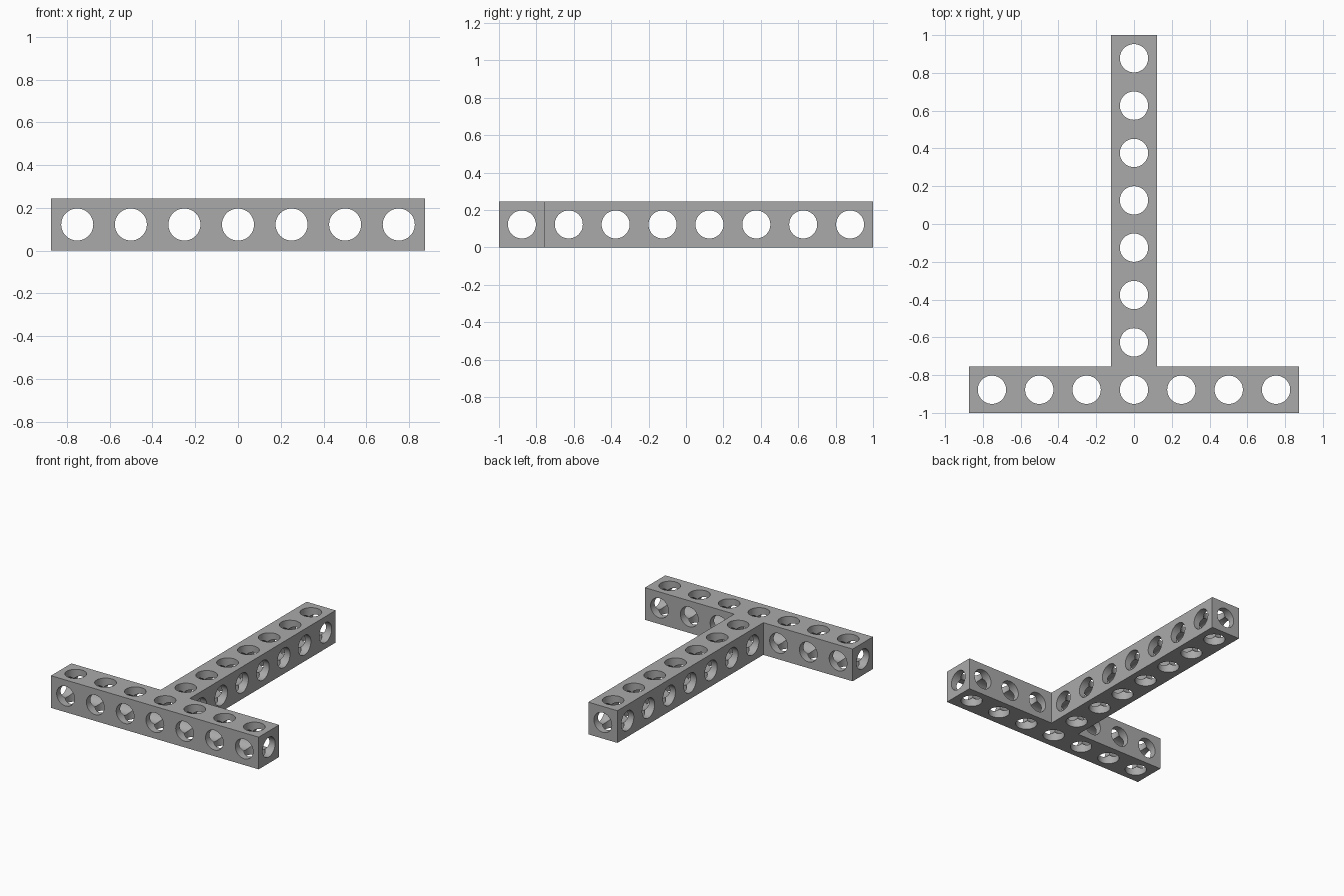
import bpy
import math
from mathutils import Vector

cube = bpy.data.objects.get("Cube")
if cube:
    bpy.data.objects.remove(cube, do_unlink=True)

PITCH = 0.2507          # hole spacing
W = 0.245               # beam width
R = 0.075               # bore radius
MID = W / 2
Y0 = -1 + MID           # centre line of the crossbar

grey = bpy.data.materials.new("plain grey")
grey.use_nodes = True
grey.diffuse_color = (0.4, 0.4, 0.4, 1)
grey.node_tree.nodes["Principled BSDF"].inputs["Base Color"].default_value = (0.4, 0.4, 0.4, 1)


def box(name, size, loc):
    bpy.ops.mesh.primitive_cube_add(size=1, location=loc)
    ob = bpy.context.object
    ob.name = name
    ob.scale = size
    bpy.ops.object.transform_apply(location=True, scale=True)
    ob.data.materials.append(grey)
    return ob


def bore(axis, centre, length):
    bpy.ops.mesh.primitive_cylinder_add(vertices=48, radius=R, depth=length, location=centre)
    ob = bpy.context.object
    ob.name = "bore_cutter"
    ob.rotation_euler = Vector(axis).to_track_quat('Z', 'Y').to_euler()
    ob.hide_render = True
    ob.data.materials.append(grey)
    return ob


def apply_boolean(target, operation, cutters):
    group = bpy.data.collections.new("cutters")
    for c in cutters:
        group.objects.link(c)
    mod = target.modifiers.new("cut", 'BOOLEAN')
    mod.operation = operation
    mod.solver = 'EXACT'
    mod.operand_type = 'COLLECTION'
    mod.collection = group
    mod.use_self = True
    bpy.ops.object.select_all(action='DESELECT')
    bpy.context.view_layer.objects.active = target
    target.select_set(True)
    bpy.ops.object.modifier_apply(modifier=mod.name)
    for c in cutters:
        bpy.data.objects.remove(c, do_unlink=True)
    bpy.data.collections.remove(group)


# T-shaped beam: crossbar at the front with the stem running back
beam = box("t_beam", (6 * PITCH + W, W, W), (0, Y0, MID))
stem = box("stem", (W, 2 - MID, W), (0, MID / 2, MID))
apply_boolean(beam, 'UNION', [stem])

# Long bores through both bars
apply_boolean(beam, 'DIFFERENCE', [bore((1, 0, 0), (0, Y0, MID), 2.2)])
apply_boolean(beam, 'DIFFERENCE', [bore((0, 1, 0), (0, 0, MID), 2.4)])

# Evenly spaced cross bores
bar_x = [i * PITCH for i in range(-3, 4)]
stem_y = [Y0 + i * PITCH for i in range(1, 8)]
apply_boolean(beam, 'DIFFERENCE', [bore((0, 0, 1), (x, Y0, MID), 0.4) for x in bar_x]
              + [bore((0, 0, 1), (0, y, MID), 0.4) for y in stem_y])
apply_boolean(beam, 'DIFFERENCE', [bore((0, 1, 0), (x, Y0, MID), 0.4) for x in bar_x if x]
              + [bore((1, 0, 0), (0, y, MID), 0.4) for y in stem_y])

# Smooth bores, crisp edges
bpy.ops.object.shade_smooth_by_angle(angle=math.radians(30))
